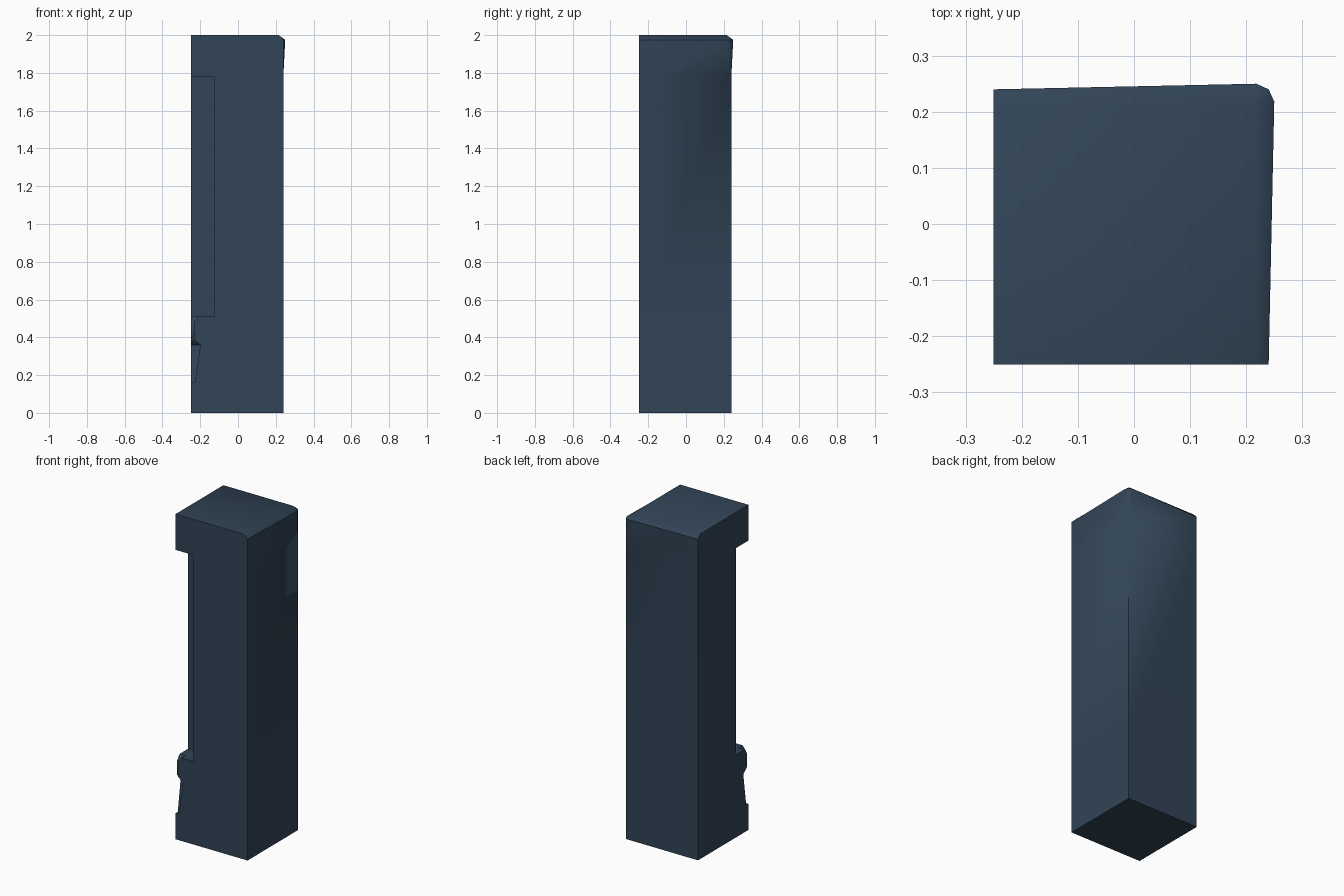
import bpy, bmesh, math

if "Cube" in bpy.data.objects:
    bpy.data.objects.remove(bpy.data.objects["Cube"])

A = -0.25   # outer sides on -x and -y
B = 0.24    # plain sides on +x and +y


def section(z, notch, corner, end):
    """Outline at height z: square notch at (-x,-y), three-point corner at (+x,+y)."""
    n = A + notch
    pts = [(end, A)] + corner + [(A, end), (A, n), (n, n), (n, A)]
    return [(x, y, z) for x, y in pts]


plain = [(B, B)] * 3
flared = [(0.25, 0.218), (B, B), (0.218, 0.25)]
top = [(0.215, 0.215)] * 3

# notch depth by height: plinth, sloped skirting, rounded rail, recess, head
profile = [(0, 0), (0.16, 0), (0.16, 0.022), (0.36, 0.05), (0.39, 0.016),
           (0.48, 0.016), (0.51, 0.04), (0.51, 0.122), (1.78, 0.122), (1.78, 0)]
sections = [section(z, d, plain, B) for z, d in profile]
# bevelled head
sections.append(section(1.975, 0, flared, B))
sections.append(section(2.0, 0, top, 0.215))

# corner post lofted through the sections
bm = bmesh.new()
rings = [[bm.verts.new(p) for p in s] for s in sections]
for lo, hi in zip(rings, rings[1:]):
    for i in range(len(lo)):
        j = (i + 1) % len(lo)
        bm.faces.new((lo[i], lo[j], hi[j], hi[i]))
bm.faces.new(rings[0][::-1])
bm.faces.new(rings[-1])
bmesh.ops.remove_doubles(bm, verts=bm.verts[:], dist=1e-5)
flat = [f for f in bm.faces if f.calc_area() < 1e-7]
bmesh.ops.delete(bm, geom=flat, context='FACES')

mesh = bpy.data.meshes.new("corner_post")
bm.to_mesh(mesh)
bm.free()
post = bpy.data.objects.new("corner_post", mesh)
bpy.context.collection.objects.link(post)

mat = bpy.data.materials.new("dark slate blue")
mat.diffuse_color = (0.031, 0.058, 0.094, 1)
mat.use_nodes = True
mat.node_tree.nodes["Principled BSDF"].inputs["Base Color"].default_value = mat.diffuse_color
mesh.materials.append(mat)

bpy.context.view_layer.objects.active = post
post.select_set(True)
bpy.ops.object.shade_smooth_by_angle(angle=math.radians(50))
